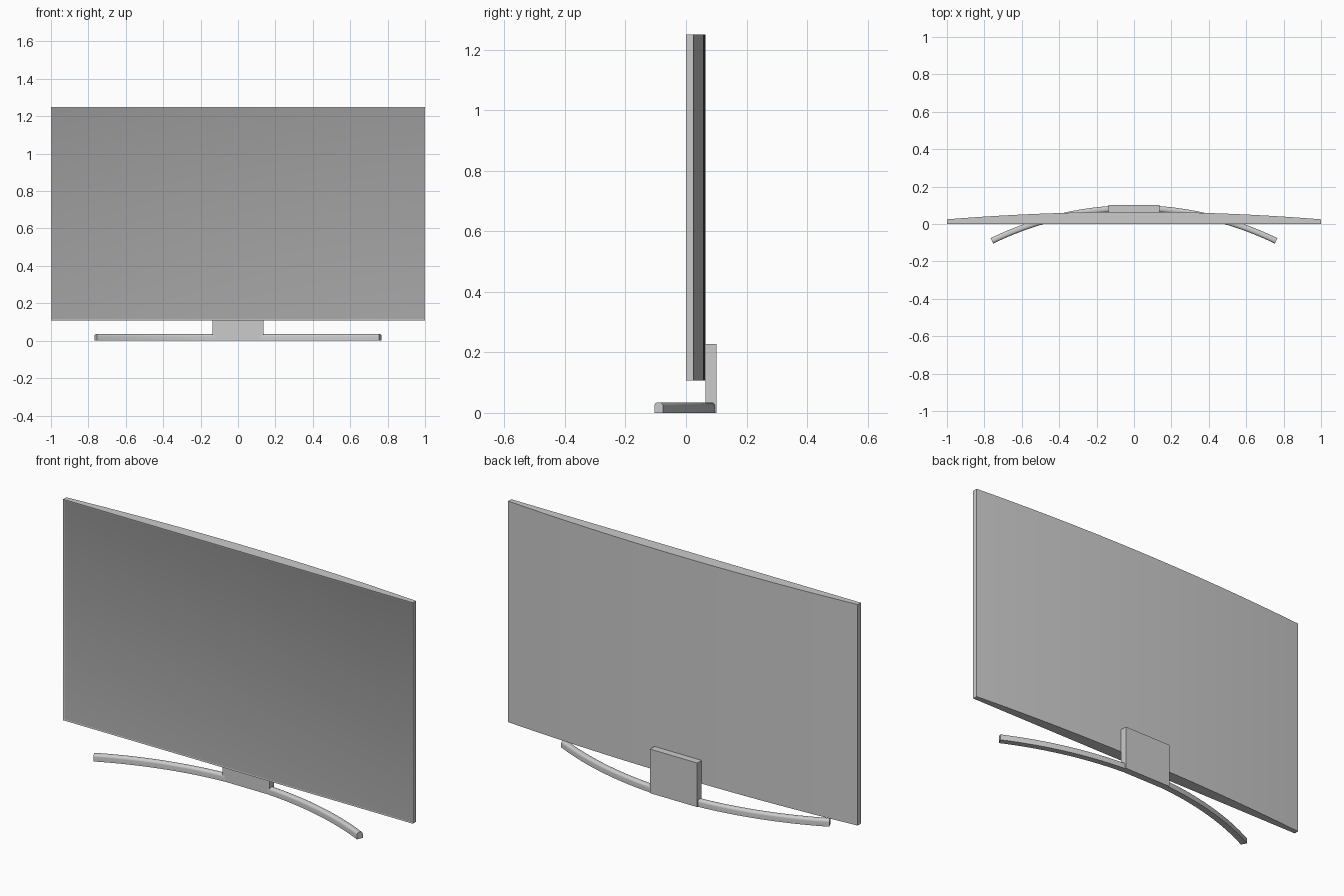
import bpy, bmesh, math

if "Cube" in bpy.data.objects:
    bpy.data.objects.remove(bpy.data.objects["Cube"])


def loft(name, rings):
    """Skin a list of closed rings and cap both ends."""
    bm = bmesh.new()
    vs = [[bm.verts.new(p) for p in ring] for ring in rings]
    n = len(vs[0])
    for a, b in zip(vs, vs[1:]):
        for i in range(n):
            j = (i + 1) % n
            bm.faces.new((a[i], a[j], b[j], b[i]))
    bm.faces.new(vs[0])
    bm.faces.new(vs[-1])
    bmesh.ops.recalc_face_normals(bm, faces=bm.faces)
    mesh = bpy.data.meshes.new(name)
    bm.to_mesh(mesh)
    bm.free()
    ob = bpy.data.objects.new(name, mesh)
    bpy.context.collection.objects.link(ob)
    return ob


def smooth(ob):
    bpy.ops.object.select_all(action='DESELECT')
    ob.select_set(True)
    bpy.context.view_layer.objects.active = ob
    bpy.ops.object.shade_smooth_by_angle(angle=math.radians(30))


# Screen housing: flat front, gently bowed back
SEG = 32
Z0, Z1 = 0.107, 1.25
R_BACK = (1 + 0.04 ** 2) / (2 * 0.04)
plan = [(-1, 0), (1, 0)]
for i in range(SEG + 1):
    x = 1 - 2 * i / SEG
    plan.append((x, 0.065 - R_BACK + math.sqrt(R_BACK ** 2 - x * x)))
housing = loft("screen_housing", [[(x, y, z) for x, y in plan] for z in (Z0, Z1)])

# Dark display panel, inset in the front face with a thin bezel
bm = bmesh.new()
bm.from_mesh(housing.data)
bm.normal_update()
front = [f for f in bm.faces if f.normal.y < -0.99]
bmesh.ops.inset_region(bm, faces=front, thickness=0.008)
for f in front:
    f.material_index = 1
    for v in f.verts:
        v.co.y += 0.002
bm.to_mesh(housing.data)
bm.free()
body = bpy.data.materials.new("housing_grey")
body.diffuse_color = (0.8, 0.8, 0.8, 1)
body.use_nodes = True
body.node_tree.nodes["Principled BSDF"].inputs["Base Color"].default_value = body.diffuse_color
dark = bpy.data.materials.new("display_dark")
dark.diffuse_color = (0.36, 0.36, 0.36, 1)
dark.use_nodes = True
dark.node_tree.nodes["Principled BSDF"].inputs["Base Color"].default_value = dark.diffuse_color
housing.data.materials.append(body)
housing.data.materials.append(dark)
smooth(housing)

# Neck plate behind the screen
NX, NY0, NY1, NZ = 0.135, 0.065, 0.101, 0.228
loft("neck", [[(-NX, NY0, z), (NX, NY0, z), (NX, NY1, z), (-NX, NY1, z)]
              for z in (0, NZ)])

# Curved foot bar: rounded-top section swept along an arc
R, W, H, B = 1.735, 0.016, 0.035, 0.013
section = [(-W, 0), (W, 0)]
for cx, start in ((W - B, 0), (-W + B, 90)):
    for k in range(6):
        a = math.radians(start + 18 * k)
        section.append((cx + B * math.cos(a), H - B + B * math.sin(a)))
A = math.asin(0.76 / R)
rings = []
for i in range(41):
    t = -A + 2 * A * i / 40
    rings.append([((R + u) * math.sin(t), 0.085 - R + (R + u) * math.cos(t), z)
                  for u, z in section])
smooth(loft("foot_bar", rings))
